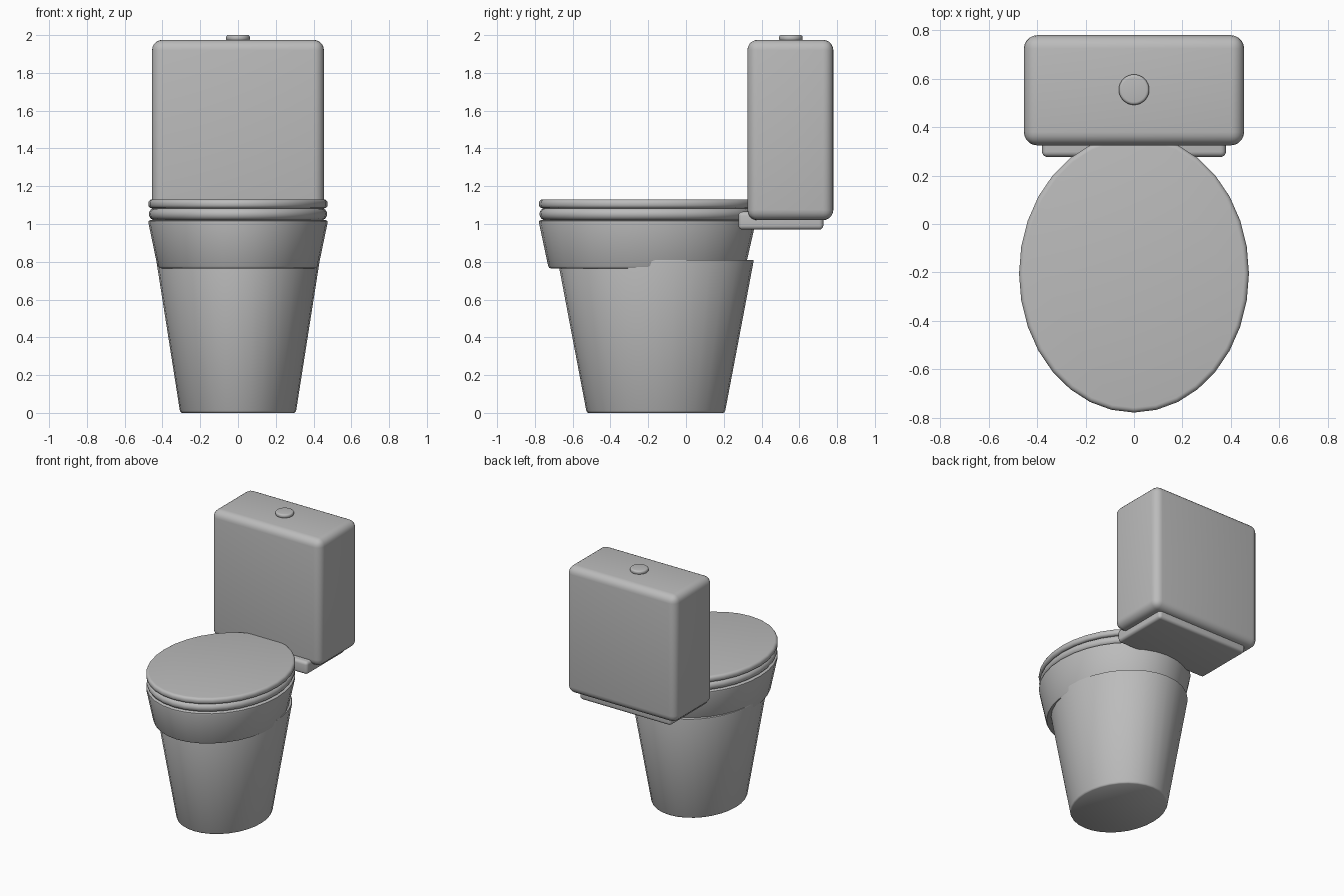
import bpy, bmesh, math

if "Cube" in bpy.data.objects:
    bpy.data.objects.remove(bpy.data.objects["Cube"])

grey = bpy.data.materials.new("ceramic_grey")
grey.diffuse_color = (0.5, 0.5, 0.5, 1)
grey.use_nodes = True
grey.node_tree.nodes["Principled BSDF"].inputs["Base Color"].default_value = grey.diffuse_color


def finish(name, bm):
    bmesh.ops.recalc_face_normals(bm, faces=bm.faces)
    mesh = bpy.data.meshes.new(name)
    bm.to_mesh(mesh)
    bm.free()
    mesh.materials.append(grey)
    ob = bpy.data.objects.new(name, mesh)
    bpy.context.collection.objects.link(ob)
    bpy.ops.object.select_all(action='DESELECT')
    ob.select_set(True)
    bpy.context.view_layer.objects.active = ob
    bpy.ops.object.shade_smooth_by_angle(angle=math.radians(35))
    return ob


def oval(name, sections, seg=32):
    """Closed loft through ellipses given as (z, centre y, x radius, y radius)."""
    bm = bmesh.new()
    rings = []
    for z, cy, rx, ry in sections:
        rings.append([bm.verts.new((rx * math.sin(i * math.tau / seg),
                                    cy + ry * math.cos(i * math.tau / seg), z))
                      for i in range(seg)])
    for a, b in zip(rings, rings[1:]):
        for i in range(seg):
            j = (i + 1) % seg
            bm.faces.new((a[i], a[j], b[j], b[i]))
    bm.faces.new(rings[0])
    bm.faces.new(rings[-1])
    return finish(name, bm)


def disc(name, cy, rx, ry, z0, z1, r, steps=4):
    """Oval slab with a rounded rim of radius r."""
    secs = []
    for zc, lo in ((z0 + r, -90), (z1 - r, 0)):
        for k in range(steps + 1):
            t = math.radians(lo + 90 * k / steps)
            d = r * (1 - math.cos(t))
            secs.append((zc + r * math.sin(t), cy, rx - d, ry - d))
    if z1 - z0 - 2 * r < 1e-4:
        del secs[steps]
    return oval(name, secs)


def rounded_box(name, x, y0, y1, z0, z1, r):
    bm = bmesh.new()
    bmesh.ops.create_cube(bm, size=1)
    for v in bm.verts:
        v.co = (v.co.x * 2 * x, (y0 + y1) / 2 + v.co.y * (y1 - y0),
                (z0 + z1) / 2 + v.co.z * (z1 - z0))
    bmesh.ops.bevel(bm, geom=bm.edges[:], offset=r, segments=5,
                    profile=0.5, affect='EDGES')
    return finish(name, bm)


# Tapered foot
oval("pedestal", [(0, -0.16, 0.298, 0.358), (0.004, -0.16, 0.304, 0.364),
                  (0.012, -0.16, 0.308, 0.368), (0.803, -0.16, 0.432, 0.518),
                  (0.81, -0.16, 0.43, 0.516)])

# Flared bowl
oval("bowl", [(0.765, -0.207, 0.412, 0.508), (0.768, -0.207, 0.421, 0.517),
              (0.778, -0.207, 0.427, 0.523), (1.005, -0.205, 0.474, 0.573),
              (1.016, -0.205, 0.473, 0.572), (1.02, -0.205, 0.465, 0.564)])

# Seat and lid
disc("seat", -0.205, 0.472, 0.571, 1.02, 1.085, 0.0325)
disc("lid", -0.205, 0.475, 0.574, 1.083, 1.13, 0.02)

# Water tank, its support shelf and the flush button
rounded_box("tank", 0.455, 0.325, 0.78, 1.02, 1.975, 0.055)
rounded_box("tank_shelf", 0.38, 0.277, 0.727, 0.97, 1.065, 0.022)
disc("flush_button", 0.555, 0.063, 0.063, 1.97, 2.0, 0.012)
